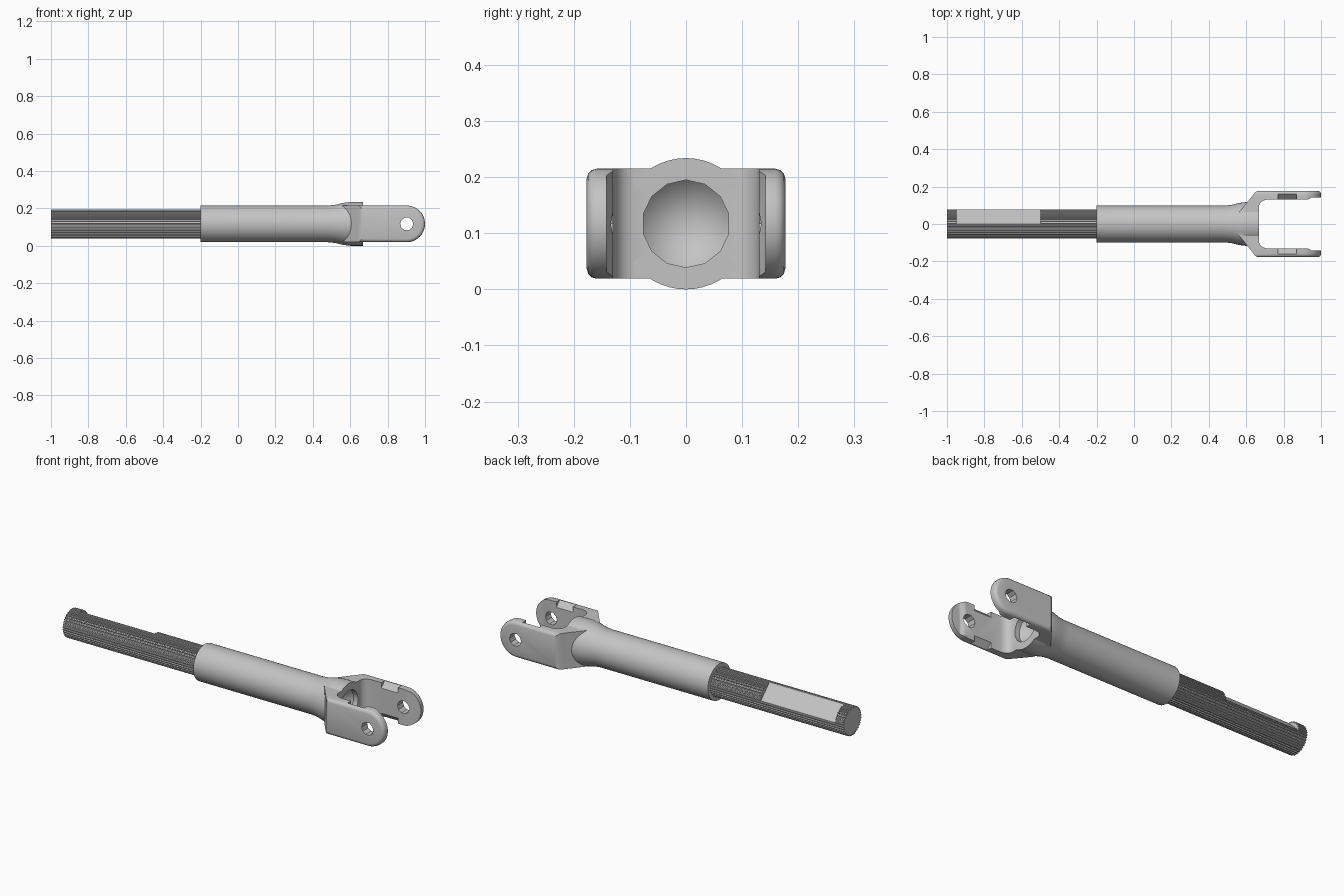
import bpy, bmesh, math
from mathutils import Matrix, Vector

cube = bpy.data.objects.get("Cube")
if cube:
    bpy.data.objects.remove(cube, do_unlink=True)

AXIS_Z = 0.117      # height of the shaft axis
HALF_H = 0.098      # half height of the fork, also the sleeve radius

steel = bpy.data.materials.new("steel grey")
steel.use_nodes = True
grey = (0.55, 0.55, 0.55, 1)
steel.diffuse_color = grey
steel.node_tree.nodes["Principled BSDF"].inputs["Base Color"].default_value = grey


def finish(bm, name):
    """Turn a bmesh built around the x axis into an object at axis height."""
    bmesh.ops.recalc_face_normals(bm, faces=bm.faces)
    bmesh.ops.translate(bm, verts=bm.verts, vec=(0, 0, AXIS_Z))
    mesh = bpy.data.meshes.new(name)
    bm.to_mesh(mesh)
    bm.free()
    mesh.materials.append(steel)
    obj = bpy.data.objects.new(name, mesh)
    bpy.context.collection.objects.link(obj)
    return obj


def revolve(name, profile, sides):
    """Spin (x, radius) points around the x axis."""
    bm = bmesh.new()
    verts = [bm.verts.new((x, 0, r)) for x, r in profile]
    edges = [bm.edges.new(pair) for pair in zip(verts, verts[1:])]
    bmesh.ops.spin(bm, geom=verts + edges, cent=(0, 0, 0), axis=(1, 0, 0),
                   angle=math.tau, steps=sides, use_duplicate=False)
    bmesh.ops.remove_doubles(bm, verts=bm.verts, dist=1e-5)
    return finish(bm, name)


def prism(name, points, direction, rounding=0):
    """Extrude a flat outline, optionally rounding the rims of both caps."""
    bm = bmesh.new()
    cap = bm.faces.new([bm.verts.new(p) for p in points])
    grown = bmesh.ops.extrude_face_region(bm, geom=[cap], use_keep_orig=True)["geom"]
    moved = [g for g in grown if isinstance(g, bmesh.types.BMVert)]
    bmesh.ops.translate(bm, verts=moved, vec=direction)
    bmesh.ops.recalc_face_normals(bm, faces=bm.faces)
    if rounding:
        axis = Vector(direction).normalized()
        rims = [e for e in bm.edges
                if abs((e.verts[0].co - e.verts[1].co).dot(axis)) < 1e-5]
        bmesh.ops.bevel(bm, geom=rims, offset=rounding, segments=3,
                        profile=0.5, affect='EDGES')
    return finish(bm, name)


def block(name, size, center, turn):
    """Box turned around the x axis."""
    bm = bmesh.new()
    bmesh.ops.create_cube(bm, size=1, matrix=Matrix.Translation(center)
                          @ Matrix.Rotation(turn, 4, 'X') @ Matrix.Diagonal((*size, 1)))
    return finish(bm, name)


def combine(obj, other, operation):
    """Apply a boolean and discard the helper."""
    mod = obj.modifiers.new(operation, 'BOOLEAN')
    mod.operation, mod.object, mod.solver = operation, other, 'EXACT'
    bpy.context.view_layer.objects.active = obj
    bpy.ops.object.modifier_apply(modifier=mod.name)
    bpy.data.objects.remove(other, do_unlink=True)


def shade(obj):
    bpy.ops.object.select_all(action='DESELECT')
    obj.select_set(True)
    bpy.context.view_layer.objects.active = obj
    bpy.ops.object.shade_smooth_by_angle(angle=math.radians(32))


# Splined shaft: trapezoid teeth around the axis
TEETH = 36
outline = []
for i in range(TEETH):
    for step, r in ((0, 0.071), (0.3, 0.071), (0.45, 0.077), (0.85, 0.077)):
        a = math.tau * (i + step) / TEETH
        outline.append((-1, r * math.cos(a), r * math.sin(a)))
shaft = prism("splined_shaft", outline, (0.85, 0, 0))

# Flat milled on the upper back of the shaft
diag = math.sqrt(0.5) * (0.053 + 0.05)
combine(shaft, block("flat_cutter", (0.45, 0.2, 0.1), (-0.725, diag, diag),
                     -math.pi / 4), 'DIFFERENCE')
shade(shaft)

# Sleeve flaring into a collar
yoke = revolve("sleeve_yoke", [(-0.2, 0), (-0.2, HALF_H), (0.48, HALF_H), (0.52, 0.102),
                               (0.56, 0.112), (0.6, 0.117), (0.667, 0.117), (0.667, 0)], 48)

# Fork seen from above: outer flare, then inner pocket, mirrored
outer = [(0.56, 0.06), (0.6, 0.11), (0.625, 0.14), (0.645, 0.167), (0.668, 0.182)]
inner = [(1.02, 0.182), (1.02, 0.142), (0.95, 0.142), (0.93, 0.13), (0.71, 0.13),
         (0.69, 0.125), (0.674, 0.112), (0.667, 0.095)]
half = outer + inner
loop = half + [(x, -y) for x, y in reversed(half)]
fork = prism("fork", [(x, y, -HALF_H) for x, y in loop], (0, 0, 2 * HALF_H))

# Side outline with round tips and softened outer faces
tip = 1 - HALF_H
side = [(0.5, 0.177, -HALF_H)]
for i in range(25):
    a = math.pi * (i / 24 - 0.5)
    side.append((tip + HALF_H * math.cos(a), 0.177, HALF_H * math.sin(a)))
side.append((0.5, 0.177, HALF_H))
combine(fork, prism("side_outline", side, (0, -0.354, 0), 0.018), 'INTERSECT')

# Pin holes through both arms
hole = [(tip + 0.035 * math.cos(math.tau * i / 10), 0.3,
         0.035 * math.sin(math.tau * i / 10)) for i in range(10)]
combine(fork, prism("pin_hole", hole, (0, -0.6, 0)), 'DIFFERENCE')

# Clearance chamfers on the inner edges of the arms
for sy in (-1, 1):
    for sz in (-1, 1):
        combine(fork, block("chamfer", (0.1, 0.042, 0.042),
                            (0.82, sy * 0.13, sz * HALF_H), math.pi / 4), 'DIFFERENCE')

# Join fork to sleeve and sink the conical bore
combine(yoke, fork, 'UNION')
combine(yoke, revolve("bore", [(0.7, 0), (0.7, 0.078), (0.64, 0.078), (0.56, 0)], 14),
        'DIFFERENCE')
shade(yoke)
